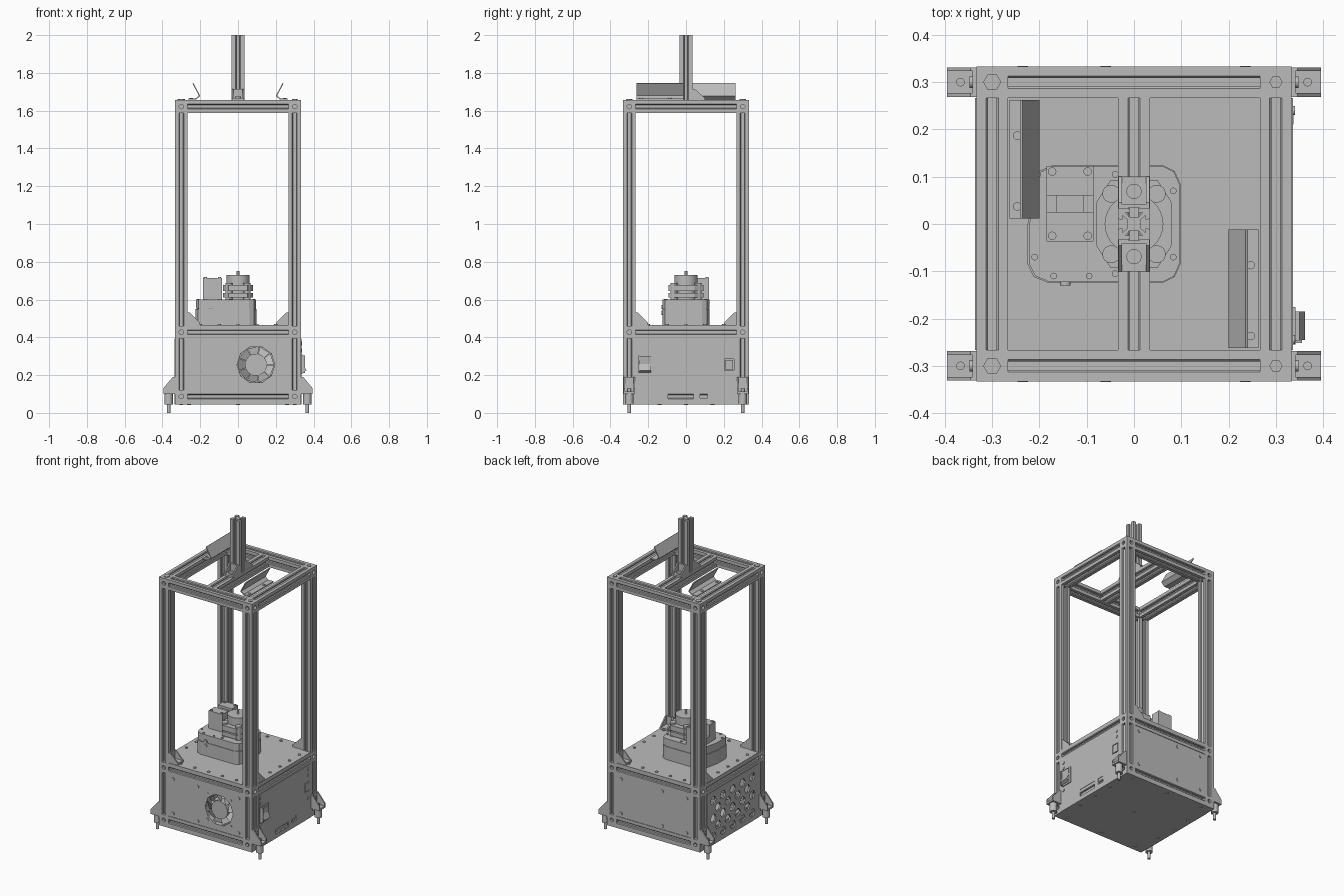
import bpy, bmesh, math
from mathutils import Matrix, Vector

if "Cube" in bpy.data.objects:
    bpy.data.objects.remove(bpy.data.objects["Cube"])

mat = bpy.data.materials.new("plain grey")
mat.use_nodes = True
GREY = (0.5, 0.5, 0.5, 1)
mat.diffuse_color = GREY
mat.node_tree.nodes["Principled BSDF"].inputs["Base Color"].default_value = GREY

H = 0.0335              # half width of a rail
E = 0.3                 # rail centre lines
I = E - H               # inner edge of the frame
O = E + H               # outer edge of the frame
BOTTOM, MIDDLE, TOP = 0.087, 0.427, 1.622
DECK = MIDDLE + H


def add(name, bm):
    bmesh.ops.recalc_face_normals(bm, faces=bm.faces)
    me = bpy.data.meshes.new(name)
    bm.to_mesh(me)
    bm.free()
    me.materials.append(mat)
    ob = bpy.data.objects.new(name, me)
    bpy.context.collection.objects.link(ob)
    return ob


def place(axis, u, v, w):
    return {"x": (w, u, v), "y": (u, w, v), "z": (u, v, w)}[axis]


def prism(name, pts, axis, a, b, smooth=False):
    """Extrude a flat outline along an axis from a to b."""
    bm = bmesh.new()
    lo = [bm.verts.new(place(axis, u, v, a)) for u, v in pts]
    hi = [bm.verts.new(place(axis, u, v, b)) for u, v in pts]
    bm.faces.new(lo)
    bm.faces.new(hi)
    for i in range(len(pts)):
        j = (i + 1) % len(pts)
        bm.faces.new((lo[i], lo[j], hi[j], hi[i])).smooth = smooth
    return add(name, bm)


def box(name, x, y, z):
    return prism(name, [(x[0], y[0]), (x[1], y[0]), (x[1], y[1]), (x[0], y[1])], "z", *z)


def cyl(name, axis, u, v, r, a, b, n=20):
    pts = [(u + r * math.cos(math.tau * i / n), v + r * math.sin(math.tau * i / n)) for i in range(n)]
    return prism(name, pts, axis, a, b, n > 8)


def cut(ob, cutters):
    for c in cutters:
        m = ob.modifiers.new("cut", "BOOLEAN")
        m.operation, m.solver, m.object = "DIFFERENCE", "EXACT", c
    ob.update_tag()
    bpy.context.view_layer.update()
    me = bpy.data.meshes.new_from_object(ob.evaluated_get(bpy.context.evaluated_depsgraph_get()))
    ob.modifiers.clear()
    ob.data = me
    for c in cutters:
        bpy.data.objects.remove(c)
    return ob


# Slotted rail outline: one side, turned four times
SIDE = [(H, -H), (H, -.013), (.029, -.009), (.024, -.009), (.024, -.018), (.014, -.009),
        (.014, .009), (.024, .018), (.024, .009), (.029, .009), (H, .013)]
RAIL = []
for k in range(4):
    for p in SIDE:
        q = Matrix.Rotation(k * math.pi / 2, 2) @ Vector(p)
        RAIL.append((q.x, q.y))


def rail(name, axis, u, v, a, b):
    return prism(name, [(p + u, q + v) for p, q in RAIL], axis, a, b)


# Frame: corner blocks, rails and posts
block = box("corner_block", (-H, H), (-H, H), (-H, H))
cut(block, [cyl("bore", ax, 0, 0, .012, -.05, .05) for ax in "xyz"])
for z in (BOTTOM, MIDDLE, TOP):
    for s in (-1, 1):
        rail("cross_rail", "y", s * E, z, -I, I)
        rail("long_rail", "x", s * E, z, -I, I)
        for t in (-1, 1):
            c = block.copy()
            c.location = (s * E, t * E, z)
            bpy.context.collection.objects.link(c)
bpy.data.objects.remove(block)
for s in (-1, 1):
    for t in (-1, 1):
        rail("lower_post", "z", s * E, t * E, BOTTOM + H, MIDDLE - H)
        rail("upper_post", "z", s * E, t * E, DECK, TOP - H)
        cyl("corner_nut", "z", s * E, t * E, .019 if s < 0 else .014, TOP + H, TOP + H + .005, 6)
rail("top_bridge", "y", 0, TOP, -I, I)
rail("mast", "z", 0, 0, TOP + H, 2)


def bracket(name, base, angle, run, rise, lip, width):
    """Corner bracket: floor, upright and two sloping cheeks, reaching along local +x."""
    t, w = .008, width / 2
    cheek = [(0, 0), (run, 0), (run, lip), (.012, rise), (0, rise)]
    parts = [prism(name + "_cheek", cheek, "y", a, a + t) for a in (-w, w - t)]
    parts.append(box(name + "_floor", (0, run), (-w + t, w - t), (0, .012)))
    parts.append(box(name + "_upright", (0, t), (-w + t, w - t), (.012, rise)))
    for p in parts:
        p.matrix_world = Matrix.Translation(base) @ Matrix.Rotation(angle, 4, "Z")


# Deck brackets turn around the frame; mast brackets face front and back
for k in range(4):
    a = k * math.pi / 2
    bracket("deck_bracket", Matrix.Rotation(a, 3, "Z") @ Vector((-I, -E, DECK + .005)), a, .065, .065, .012, .06)
for s in (-1, 1):
    bracket("mast_bracket", (0, s * H, TOP + H), s * math.pi / 2, .067, .06, .012, .066)
    cyl("mast_bolt", "z", 0, s * .069, .016, TOP + H + .012, TOP + H + .02)

# Feet
for s in (-1, 1):
    for t in (-1, 1):
        bracket("foot_bracket", (s * O, t * E, .1), 0 if s > 0 else math.pi, .062, .09, .03, .062)
        cyl("foot_bolt", "x", t * E, .16, .012, s * (O + .008), s * (O + .014))
        cyl("foot_collar", "z", s * .367, t * E, .022, .045, .1)
        cyl("foot_pin", "z", s * .367, t * E, .009, 0, .13)

# Base plate and deck with notched corners
box("base_plate", (-O, O), (-O, O), (.045, .0535))
notched = [(-I, -O), (I, -O), (I, -I), (O, -I), (O, I), (I, I), (I, O), (-I, O), (-I, I), (-O, I), (-O, -I), (-I, -I)]
prism("deck", notched, "z", DECK - .004, DECK + .005)
for s in (-1, 1):
    for k in range(-2, 3):
        cyl("deck_bolt", "z", k * .1, s * E, .009, DECK + .005, DECK + .01, 12)
        cyl("deck_bolt", "z", s * E, k * .1, .009, DECK + .005, DECK + .01, 12)
        if k % 2 == 0:
            cyl("base_bolt", "z", k * .13, s * E, .01, .041, .045, 12)
            cyl("base_bolt", "z", s * E, k * .07, .01, .041, .045, 12)
cyl("base_bolt", "z", 0, 0, .01, .041, .045, 12)

# Front and back panels
FX, FZ, FR = .095, .255, .1
front = box("front_panel", (-I, I), (-.33, -.32), (BOTTOM + H, MIDDLE - H))
cut(front, [cyl("fan_opening", "y", FX, FZ, FR, -.35, -.3, 10)])
box("back_panel", (-I, I), (.32, .33), (BOTTOM + H, MIDDLE - H))
for y in (-.334, .33):
    for x in (-.235, -.06, .235):
        for z in (.143, .367):
            cyl("panel_bolt", "y", x, z, .011, y, y + .004, 12)
for dx in (-.083, .083):
    for dz in (-.083, .083):
        cyl("fan_screw", "y", FX + dx, FZ + dz, .009, -.333, -.33, 12)

# Fan: hub, pitched blades and surrounding shroud
cyl("fan_hub", "y", FX, FZ, .058, -.326, -.28, 32)
bm = bmesh.new()
for k in range(9):
    a, step = k * math.tau / 9, math.tau / 9 * .95
    bm.faces.new([bm.verts.new((FX + r * math.cos(b), y, FZ + r * math.sin(b)))
                  for r, b, y in ((.056, a, -.322), (.097, a, -.322), (.097, a + step, -.295), (.056, a + step, -.295))])
add("fan_blades", bm)
shroud = box("fan_shroud", (FX - FR, FX + FR), (-.32, -.27), (FZ - FR, FZ + FR))
cut(shroud, [cyl("shroud_bore", "y", FX, FZ, .098, -.35, -.25, 32)])

# Right-hand service panel with switch, socket and ports
side = box("service_panel", (.326, .336), (-I, I), (.045, MIDDLE - H))
cut(side, [box("port", (.3, .36), y, z) for y, z in
           (((-.095, .04), (.072, .118)), ((.073, .115), (.08, .118)), ((.205, .255), (.225, .285)))])
box("port_backing", (.31, .32), (-.12, .26), (.06, .3))
box("switch_bezel", (.336, .342), (-.255, -.175), (.205, .31))
prism("switch_rocker", [(.342, .215), (.362, .225), (.345, .26), (.35, .3), (.342, .3)], "y", -.245, -.185)
box("switch_guard", (.342, .355), (-.252, -.245), (.21, .305))
box("socket", (.32, .337), (.21, .25), (.23, .28))
for y in (-.245, .24):
    for z in (.18, .33, .367):
        cyl("service_bolt", "x", y, z, .01, .336, .34, 12)

# Left-hand panel with staggered vents
vent = box("vent_panel", (-.336, -.326), (-I, I), (.045, MIDDLE - H))
cut(vent, [cyl("vent", "x", -.2 + .1 * i + .05 * (j % 2), .1 + .058 * j, .028, -.36, -.3, 6)
           for j in range(5) for i in range(5 - j % 2)])

# Reel supports: bent strips, one at each side
strip = [(.263, 1.656), (.224, 1.656), (.2, 1.678), (.236, 1.746), (.241, 1.743), (.207, 1.68), (.226, 1.664), (.263, 1.664)]
for s in (-1, 1):
    y0, y1 = sorted((-s * .012, -s * .262))
    prism("reel_support", [(s * x, z) for x, z in strip], "y", y0, y1)
    for y in (y0 + .025, (y0 + y1) / 2 + .05):
        cyl("reel_bolt", "z", s * .247, y, .009, 1.664, 1.668, 12)

# Drive housing on the deck
Z0, Z1 = DECK + .005, .6
house = [(-.225, -.085), (-.212, -.112), (-.18, -.125), (.06, -.125), (.086, -.112), (.098, -.085),
         (.098, .085), (.086, .112), (.06, .125), (-.17, .125), (-.2, .112), (-.225, .0)]
prism("drive_housing", house, "z", Z0, Z1 - .05)
prism("drive_lid", [(x * .985, y * .985) for x, y in house], "z", Z1 - .048, Z1)
prism("drive_seam", [(x * .97, y * .97) for x, y in house], "z", Z1 - .052, Z1 - .046)
for x, y in ((-.21, -.07), (-.17, -.11), (-.095, -.11), (-.04, -.105), (.083, -.07), (.083, .07), (-.04, .105)):
    cyl("lid_screw", "z", x, y, .007, Z1, Z1 + .004, 12)
for z in (.53, .56):
    cyl("housing_screw", "y", -.145, z, .011, -.13, -.12, 12)

# Spindle: collar, clamp, head and shaft
cyl("spindle_collar", "z", 0, 0, .06, Z1, .61, 32)
clamp = [(.08, .045), (.05, .092), (-.05, .092), (-.08, .045), (-.08, -.045), (-.05, -.092), (.05, -.092), (.08, -.045)]
for a, b in ((.61, .636), (.644, .678)):
    prism("spindle_clamp", clamp, "z", a, b)
cyl("spindle_head", "z", 0, 0, .062, .63, .73, 40)
cyl("spindle_shaft", "z", 0, 0, .007, .73, .752, 12)
for s in (-1, 1):
    for t in (-1, 1):
        cyl("clamp_bolt", "z", s * .048, t * .064, .019, Z1, .688, 16)

# Gear motor beside the spindle
box("motor_base", (-.185, -.086), (-.037, .123), (Z1, .64))
box("motor_rear", (-.185, -.086), (.06, .123), (.64, .715))
box("motor_neck", (-.165, -.106), (.025, .06), (.64, .7))
box("motor_front", (-.185, -.086), (-.037, .025), (.64, .715))
for x in (-.173, -.098):
    for y in (-.025, .111):
        cyl("motor_screw", "z", x, y, .009, .715, .72, 12)
